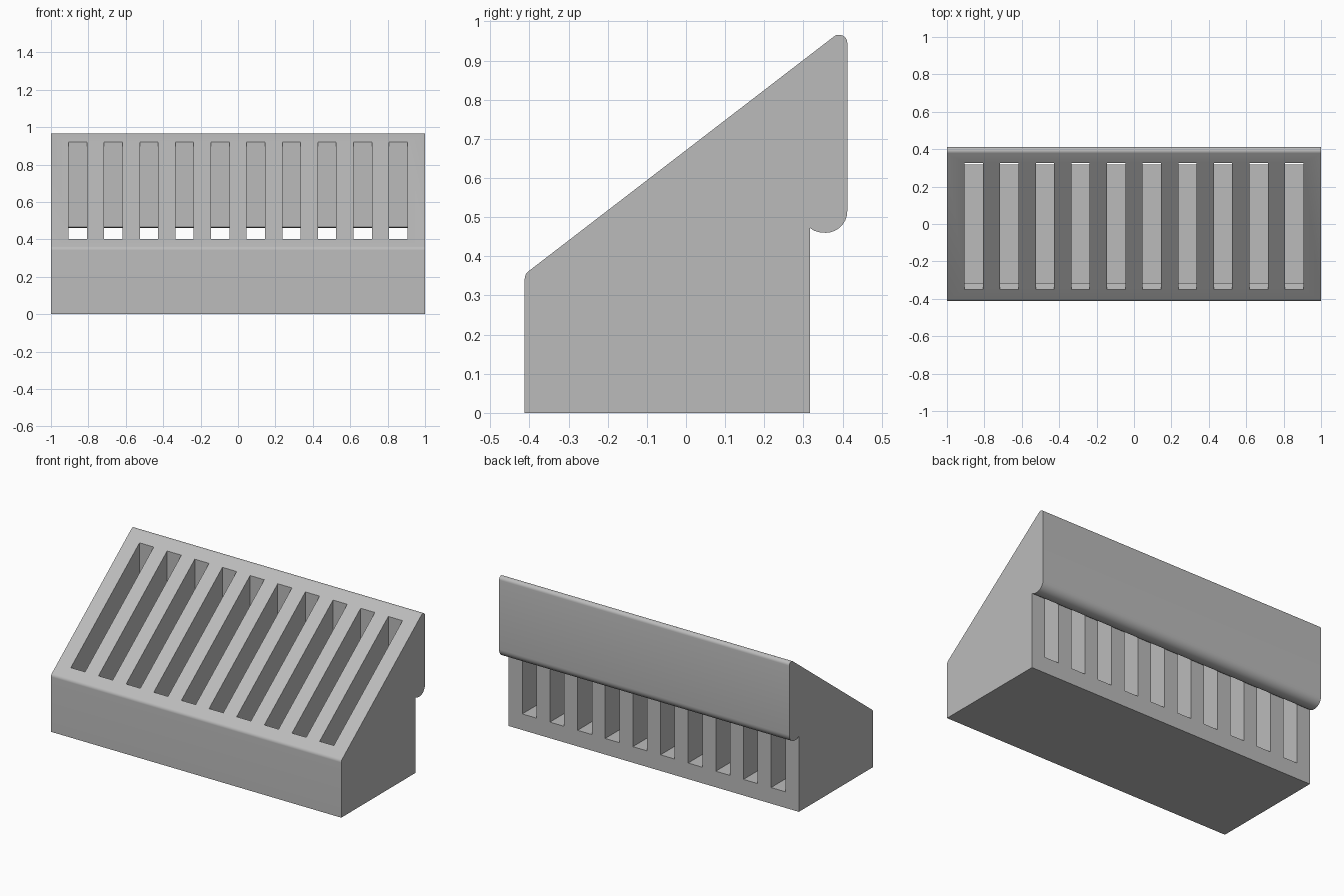
import bpy, bmesh, math

cube = bpy.data.objects.get("Cube")
if cube:
    bpy.data.objects.remove(cube, do_unlink=True)

grey = bpy.data.materials.new("light_grey")
grey.use_nodes = True
color = (0.5, 0.5, 0.5, 1)
grey.diffuse_color = color
grey.node_tree.nodes["Principled BSDF"].inputs["Base Color"].default_value = color


def arc(cy, cz, r, start, end, steps=8):
    """Points of a rounded corner in the side plane, angles in degrees."""
    angles = [math.radians(start + (end - start) * i / steps) for i in range(steps + 1)]
    return [(cy + r * math.cos(a), cz + r * math.sin(a)) for a in angles]


def prisms(name, profile, centres, width):
    """Extrude a side profile along x, once for each centre."""
    bm = bmesh.new()
    for x in centres:
        ends = [[bm.verts.new((x + s * width / 2, y, z)) for y, z in profile] for s in (-1, 1)]
        bm.faces.new(ends[0])
        bm.faces.new(ends[1][::-1])
        for i in range(len(profile)):
            j = (i + 1) % len(profile)
            bm.faces.new((ends[0][i], ends[1][i], ends[1][j], ends[0][j]))
    bmesh.ops.recalc_face_normals(bm, faces=bm.faces)
    mesh = bpy.data.meshes.new(name)
    bm.to_mesh(mesh)
    bm.free()
    obj = bpy.data.objects.new(name, mesh)
    bpy.context.collection.objects.link(obj)
    mesh.materials.append(grey)
    return obj


# Wedge body with rounded nose, rounded crest and an overhanging back lip
slope = math.degrees(math.atan(0.768))
body_profile = (
    [(0.317, 0), (-0.412, 0)]
    + arc(-0.387, 0.342, 0.025, 180, 90 + slope)
    + arc(0.391, 0.945, 0.021, 90 + slope, 0)
    + arc(0.357, 0.515, 0.055, 0, -90)
    + [(0.342, 0.461), (0.328, 0.465), (0.317, 0.472)]
)
body = prisms("slotted_body", body_profile, [0], 2)

# Row of slots, open through the slope and under the lip
slot_profile = [(0.325, 0.1), (-0.315, 0.1), (-0.315, 0.352), (-0.351, 0.398),
                (-0.351, 1.1), (0.325, 1.1)]
centres = [0.1905 * (i - 4.5) for i in range(10)]
cutter = prisms("slot_cutter", slot_profile, centres, 0.098)
cutter.hide_render = True
cutter.hide_viewport = True

cut = body.modifiers.new("slots", "BOOLEAN")
cut.operation = "DIFFERENCE"
cut.solver = "EXACT"
cut.object = cutter
bpy.context.view_layer.objects.active = body
body.select_set(True)
bpy.ops.object.modifier_apply(modifier="slots")
bpy.data.objects.remove(cutter, do_unlink=True)
bpy.ops.object.shade_smooth_by_angle(angle=math.radians(30))
